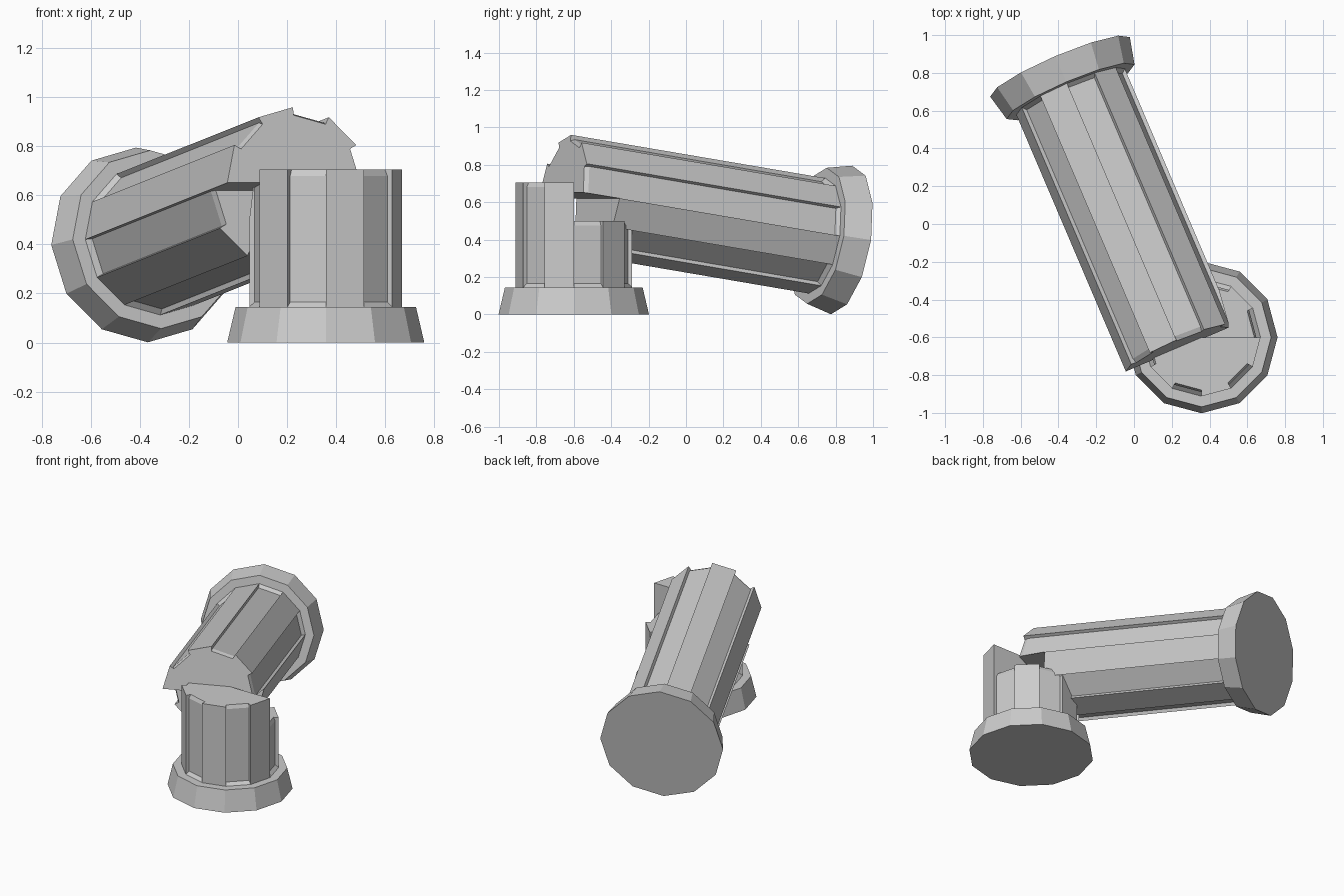
import bpy, bmesh
from math import sin, cos, pi
from mathutils import Matrix, Vector

if "Cube" in bpy.data.objects:
    bpy.data.objects.remove(bpy.data.objects["Cube"])

SIDES, R, DEPTH, FOOT = 12, 0.312, 0.022, 0.145


def finish(name, bm, frame):
    bmesh.ops.recalc_face_normals(bm, faces=bm.faces)
    me = bpy.data.meshes.new(name)
    bm.to_mesh(me)
    bm.free()
    ob = bpy.data.objects.new(name, me)
    ob.matrix_world = frame
    bpy.context.collection.objects.link(ob)


def drum(name, frame):
    # flared twelve-sided end block
    bm = bmesh.new()
    bmesh.ops.create_cone(bm, cap_ends=True, segments=SIDES, radius1=0.402,
                          radius2=0.368, depth=FOOT,
                          matrix=Matrix.Translation((0, 0, FOOT / 2)))
    finish(name, bm, frame)


def shaft(name, frame, top_a, top_b):
    # fluted shaft; facets 0-5 break at height top_a, facets 6-11 at top_b
    bm = bmesh.new()
    layers = [[] for _ in range(4)]
    for i in range(SIDES):
        top = top_a if i < 6 else top_b
        cut = DEPTH if i % 2 == 0 else 0
        rows = [(R, FOOT), (R - cut, FOOT + 0.02),
                (R - cut, top - 0.025), (R - cut * 1.5, top)]
        for k in (i, i + 1):
            a = k * 2 * pi / SIDES
            for layer, (r, z) in zip(layers, rows):
                layer.append(bm.verts.new((r * cos(a), r * sin(a), z)))
    n = 2 * SIDES
    for lo, hi in zip(layers, layers[1:]):
        for i in range(n):
            j = (i + 1) % n
            bm.faces.new((lo[i], lo[j], hi[j], hi[i]))
    # stepped break: two half caps joined by a wall through the axis
    t = layers[-1]
    bm.faces.new(t[:12])
    bm.faces.new(t[12:])
    bm.faces.new((t[0], t[11], t[12], t[23]))
    bmesh.ops.remove_doubles(bm, verts=bm.verts, dist=1e-5)
    finish(name, bm, frame)


# standing stump
stump = Matrix.Translation((0.358, -0.6, 0))
drum("stump_base", stump)
shaft("stump_shaft", stump, 0.5, 0.705)

# fallen upper piece, leaning on the stump
axis = Vector((0.388, -0.91, 0.155)).normalized()
side = Vector((-axis.y, axis.x, 0)).normalized()
up = axis.cross(side)
fallen = Matrix((side, up, axis)).transposed().to_4x4()
fallen.translation = (-0.392, 0.832, 0.398)
drum("fallen_capital", fallen)
shaft("fallen_shaft", fallen, 1.64, 1.44)
